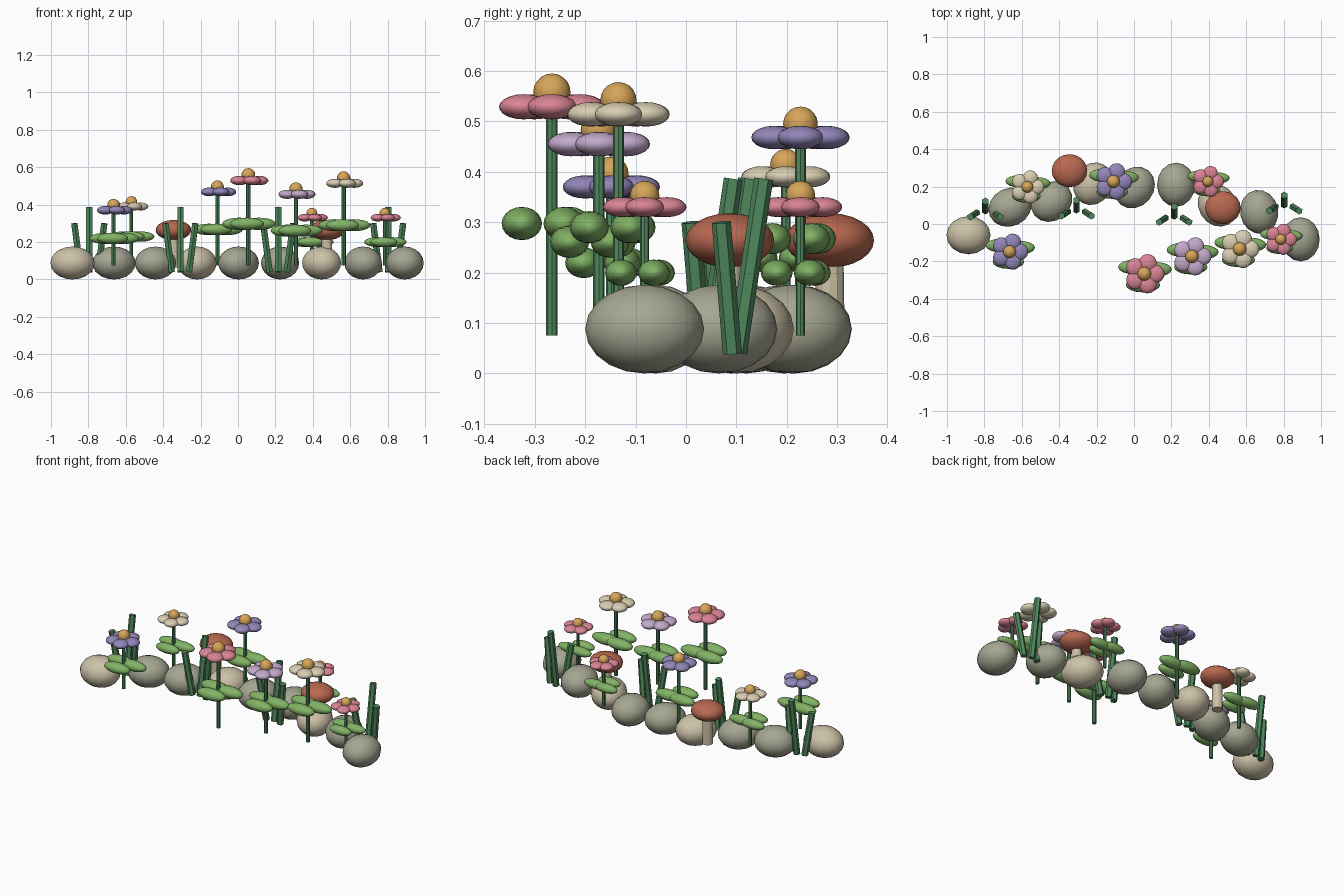
import bpy, bmesh, math
from mathutils import Matrix, Vector

if "Cube" in bpy.data.objects:
    bpy.data.objects.remove(bpy.data.objects["Cube"])


def mat(name, rgb):
    m = bpy.data.materials.new(name)
    m.diffuse_color = (*rgb, 1)
    m.use_nodes = True
    m.node_tree.nodes["Principled BSDF"].inputs["Base Color"].default_value = m.diffuse_color
    return m


M = {
    "grey": mat("grey stone", (0.38, 0.38, 0.29)),
    "beige": mat("beige stone", (0.61, 0.54, 0.39)),
    "cream": mat("cream petal", (0.70, 0.62, 0.45)),
    "pink": mat("pink petal", (0.70, 0.23, 0.30)),
    "purple": mat("purple petal", (0.29, 0.24, 0.48)),
    "lilac": mat("lilac petal", (0.55, 0.40, 0.60)),
    "gold": mat("gold centre", (0.68, 0.38, 0.10)),
    "leaf": mat("leaf green", (0.22, 0.45, 0.13)),
    "blade": mat("blade green", (0.08, 0.25, 0.11)),
    "cap": mat("mushroom cap", (0.48, 0.14, 0.08)),
}


def finish(bm, name, material, smooth=True):
    me = bpy.data.meshes.new(name)
    for f in bm.faces:
        f.smooth = smooth
    bm.to_mesh(me)
    bm.free()
    me.materials.append(M[material])
    ob = bpy.data.objects.new(name, me)
    bpy.context.collection.objects.link(ob)
    return ob


def add_ball(bm, c, r, rot=0, seg=16, rings=10):
    mx = (Matrix.Translation(c) @ Matrix.Rotation(rot, 4, 'Z')
          @ Matrix.Diagonal((*r, 1)))
    bmesh.ops.create_uvsphere(bm, u_segments=seg, v_segments=rings,
                              radius=1, matrix=mx)


def add_rod(bm, a, b, r1, r2, seg):
    a, b = Vector(a), Vector(b)
    q = (b - a).to_track_quat('Z', 'Y').to_matrix().to_4x4()
    bmesh.ops.create_cone(bm, cap_ends=True, segments=seg, radius1=r1, radius2=r2,
                          depth=(b - a).length,
                          matrix=Matrix.Translation((a + b) / 2) @ q)


# Row of rounded stones: y position and turn in degrees
stones = [(-0.06, 0), (0.09, 25), (0.12, 40), (0.215, 60), (0.195, 50),
          (0.21, 90), (0.10, 120), (0.065, 100), (-0.082, 90)]
for i, (y, turn) in enumerate(stones):
    bm = bmesh.new()
    add_ball(bm, (-0.885 + i * 0.222, y, 0.088), (0.118, 0.102, 0.088),
             math.radians(turn))
    finish(bm, f"stone_{i + 1}", "beige" if i % 3 == 0 else "grey")


# Flower: stem, three leaves, five petals and a round centre
def flower(n, x, y, z, s, colour):
    base = 0.075
    bm = bmesh.new()
    add_rod(bm, (x, y, base), (x, y, z), 0.0115 * s, 0.0115 * s, 8)
    finish(bm, f"flower_stem_{n}", "blade", False)

    bm = bmesh.new()
    for k in range(3):
        a = 0.4 + 2.1 * k
        add_ball(bm, (x + 0.06 * s * math.cos(a), y + 0.06 * s * math.sin(a),
                      base + 0.49 * (z - base)),
                 (0.092 * s, 0.04 * s, 0.033 * s))
    finish(bm, f"leaves_{n}", "leaf")

    bm = bmesh.new()
    for k in range(5):
        a = k * math.tau / 5
        add_ball(bm, (x + 0.059 * s * math.cos(a), y + 0.059 * s * math.sin(a), z),
                 (0.049 * s, 0.049 * s, 0.025 * s), a)
    finish(bm, f"petals_{n}", colour)

    bm = bmesh.new()
    add_ball(bm, (x, y, z + 0.029 * s), (0.037 * s,) * 3)
    finish(bm, f"flower_centre_{n}", "gold")


flowers = [(-0.665, -0.148, 0.37, 0.92, "purple"), (-0.57, 0.198, 0.39, 0.84, "cream"),
           (-0.11, 0.227, 0.468, 0.93, "purple"), (0.055, -0.266, 0.529, 1.0, "pink"),
           (0.31, -0.173, 0.455, 0.97, "lilac"), (0.395, 0.227, 0.33, 0.79, "pink"),
           (0.565, -0.134, 0.514, 0.97, "cream"), (0.785, -0.082, 0.33, 0.79, "pink")]
for n, f in enumerate(flowers, 1):
    flower(n, *f)

# Mushrooms
for n, (x, y) in enumerate([(-0.345, 0.285), (0.475, 0.087)], 1):
    bm = bmesh.new()
    add_rod(bm, (x, y, 0.065), (x, y, 0.26), 0.03, 0.027, 12)
    ob = finish(bm, f"mushroom_stem_{n}", "beige", False)
    bm = bmesh.new()
    add_ball(bm, (x, y, 0.264), (0.095, 0.088, 0.054), seg=20, rings=12)
    finish(bm, f"mushroom_cap_{n}", "cap")

# Grass clumps: tall middle blade and two leaning side blades
for n, (x, y) in enumerate([(-0.795, 0.06), (-0.308, 0.065), (0.215, 0.032), (0.803, 0.092)], 1):
    bm = bmesh.new()
    add_rod(bm, (x, y + 0.01, 0.04), (x, y + 0.062, 0.386), 0.019, 0.019, 6)
    for sx in (-1, 1):
        add_rod(bm, (x + sx * 0.046, y, 0.04), (x + sx * 0.08, y - 0.022, 0.3),
                0.019, 0.019, 6)
    finish(bm, f"grass_clump_{n}", "blade", False)
